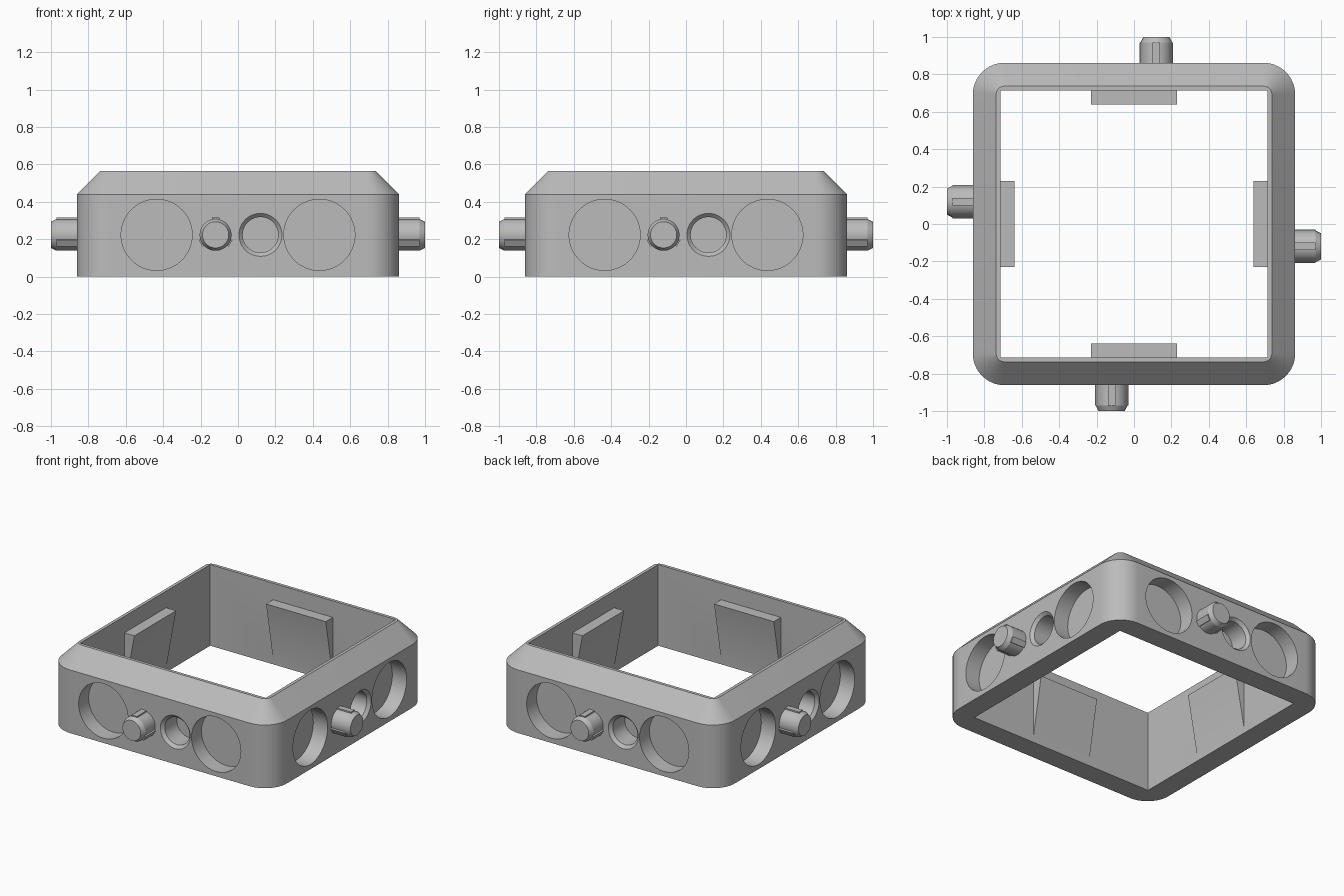
import bpy, bmesh, math
from mathutils import Matrix, Vector

default = bpy.data.objects.get("Cube")
if default:
    bpy.data.objects.remove(default, do_unlink=True)

HALF, INNER, SHOULDER, TOP = 0.862, 0.715, 0.44, 0.565
CORNER, BEVEL = 0.17, 0.125
AXIS_Z, PEG_X, MAGNET_X = 0.223, 0.12, 0.435
SIDES = [Matrix.Rotation(i * math.pi / 2, 4, "Z") for i in range(4)]
NAMES = ["front", "left", "back", "right"]

grey = bpy.data.materials.new("plain grey")
grey.use_nodes = True
grey.diffuse_color = (0.5, 0.5, 0.5, 1)
grey.node_tree.nodes["Principled BSDF"].inputs["Base Color"].default_value = (0.5, 0.5, 0.5, 1)


def make_object(name, bm):
    bmesh.ops.recalc_face_normals(bm, faces=bm.faces)
    mesh = bpy.data.meshes.new(name)
    bm.to_mesh(mesh)
    bm.free()
    mesh.materials.append(grey)
    obj = bpy.data.objects.new(name, mesh)
    bpy.context.collection.objects.link(obj)
    return obj


def loft(bm, rings):
    """Bridge equal rings of points into a closed solid."""
    loops = [[bm.verts.new(p) for p in ring] for ring in rings]
    for a, b in zip(loops, loops[1:]):
        for i in range(len(a)):
            j = (i + 1) % len(a)
            bm.faces.new((a[i], a[j], b[j], b[i]))
    bm.faces.new(loops[0][::-1])
    bm.faces.new(loops[-1])


def lathe(bm, x, profile, turn, n=48):
    """Turned solid along y at the given x; the profile holds (radius, y)."""
    angles = [2 * math.pi * i / n for i in range(n)]
    loft(bm, [[turn @ Vector((x + r * math.cos(a), y, AXIS_Z + r * math.sin(a)))
               for a in angles] for r, y in profile])


def box(bm, size, matrix):
    bmesh.ops.create_cube(bm, size=1, matrix=matrix @ Matrix.Diagonal((*size, 1)))


def rounded_square(half, radius, z, steps=12):
    points = []
    for quarter in range(4):
        mid = math.pi / 4 + quarter * math.pi / 2
        c = Vector((math.cos(mid), math.sin(mid))) * (half - radius) * math.sqrt(2)
        for i in range(steps + 1):
            a = (quarter + i / steps) * math.pi / 2
            points.append((c.x + radius * math.cos(a), c.y + radius * math.sin(a), z))
    return points


def boolean(target, tool, operation):
    mod = target.modifiers.new(operation, "BOOLEAN")
    mod.operation, mod.object, mod.solver = operation, tool, "EXACT"
    bpy.context.view_layer.objects.active = target
    bpy.ops.object.modifier_apply(modifier=mod.name)
    bpy.data.objects.remove(tool, do_unlink=True)


def smooth(obj):
    bpy.ops.object.select_all(action="DESELECT")
    obj.select_set(True)
    bpy.context.view_layer.objects.active = obj
    bpy.ops.object.shade_smooth_by_angle(angle=math.radians(25))


# Outer body with rounded corners and a bevelled shoulder
bm = bmesh.new()
loft(bm, [rounded_square(HALF, CORNER, 0), rounded_square(HALF, CORNER, SHOULDER),
          rounded_square(HALF - BEVEL, CORNER - BEVEL, TOP)])
frame = make_object("frame", bm)

# Square opening
bm = bmesh.new()
box(bm, (2 * INNER, 2 * INNER, 2), Matrix())
boolean(frame, make_object("opening_cutter", bm), "DIFFERENCE")

# Wedge pads inside the walls
bm = bmesh.new()
wedge = [(-0.75, 0.03), (-INNER, 0.03), (-0.638, 0.45), (-0.75, 0.45)]
for turn in SIDES:
    loft(bm, [[turn @ Vector((x, y, z)) for y, z in wedge] for x in (-0.23, 0.23)])
boolean(frame, make_object("wedge_pads", bm), "UNION")

# Round recesses and chamfered peg sockets
bm = bmesh.new()
for turn in SIDES:
    for x in (-MAGNET_X, MAGNET_X):
        lathe(bm, x, [(0.19, -0.95), (0.19, -HALF + 0.11)], turn, 64)
    lathe(bm, PEG_X, [(0.115, -0.95), (0.115, -HALF), (0.095, -HALF + 0.02),
                      (0.095, -0.71)], turn)
boolean(frame, make_object("recess_cutter", bm), "DIFFERENCE")
smooth(frame)

# Pegs with three grip ribs each
for name, turn in zip(NAMES, SIDES):
    bm = bmesh.new()
    lathe(bm, -PEG_X, [(0.085, -0.84), (0.085, -0.97), (0.07, -1)], turn)
    for k in range(3):
        place = (turn @ Matrix.Translation((-PEG_X, -0.905, AXIS_Z))
                 @ Matrix.Rotation(k * 2 * math.pi / 3, 4, "Y")
                 @ Matrix.Translation((0, 0, 0.077)))
        box(bm, (0.04, 0.13, 0.03), place)
    smooth(make_object(name + "_peg", bm))
